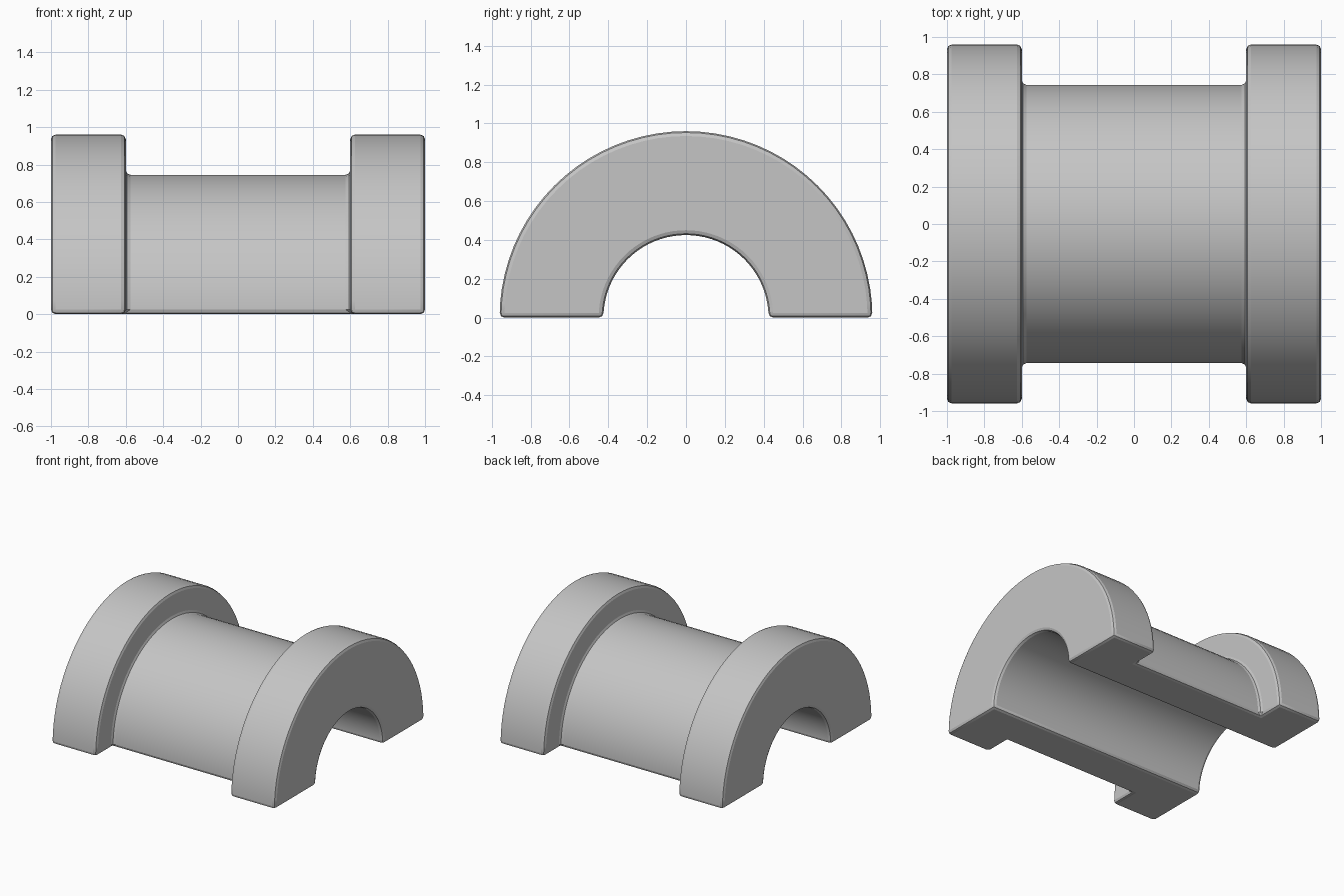
import bpy
import bmesh
from math import sin, cos, pi, radians

cube = bpy.data.objects.get("Cube")
if cube:
    bpy.data.objects.remove(cube, do_unlink=True)

# Dimensions
BORE, BARREL, FLANGE = 0.425, 0.745, 0.96
END, SHOULDER = 1.0, 0.6
SEGMENTS = 40
BEVEL = 0.025

# Plain grey material
grey = bpy.data.materials.new("light grey")
grey.use_nodes = True
colour = (0.56, 0.56, 0.56, 1)
grey.diffuse_color = colour
grey.node_tree.nodes["Principled BSDF"].inputs["Base Color"].default_value = colour

# Flanged wall section as (x, radius), mirrored about the middle
half = [(END, BORE), (END, FLANGE), (SHOULDER, FLANGE), (SHOULDER, BARREL)]
section = half + [(-x, r) for x, r in reversed(half)]

# Sweep the section through a half turn about the x axis
bm = bmesh.new()
rings = []
for i in range(SEGMENTS + 1):
    a = pi * i / SEGMENTS
    rings.append([bm.verts.new((x, -r * cos(a), r * sin(a))) for x, r in section])
count = len(section)
for low, high in zip(rings, rings[1:]):
    for j in range(count):
        k = (j + 1) % count
        bm.faces.new((low[j], low[k], high[k], high[j]))

# Flat split faces on the underside
bm.faces.new(rings[0])
bm.faces.new(rings[-1])
bmesh.ops.recalc_face_normals(bm, faces=bm.faces)

# Eased corners and small shoulder fillets
bm.normal_update()
corners = [e for e in bm.edges if e.calc_face_angle(0) > radians(40)]
bmesh.ops.bevel(bm, geom=corners, offset=BEVEL, offset_type='OFFSET',
                segments=2, profile=0.5, affect='EDGES', clamp_overlap=True)
bmesh.ops.recalc_face_normals(bm, faces=bm.faces)

mesh = bpy.data.meshes.new("half_bushing")
bm.to_mesh(mesh)
bm.free()
mesh.materials.append(grey)
bushing = bpy.data.objects.new("half_bushing", mesh)
bpy.context.collection.objects.link(bushing)

# Smooth curved walls, crisp corners
bpy.ops.object.select_all(action='DESELECT')
bushing.select_set(True)
bpy.context.view_layer.objects.active = bushing
bpy.ops.object.shade_smooth_by_angle(angle=radians(20))
